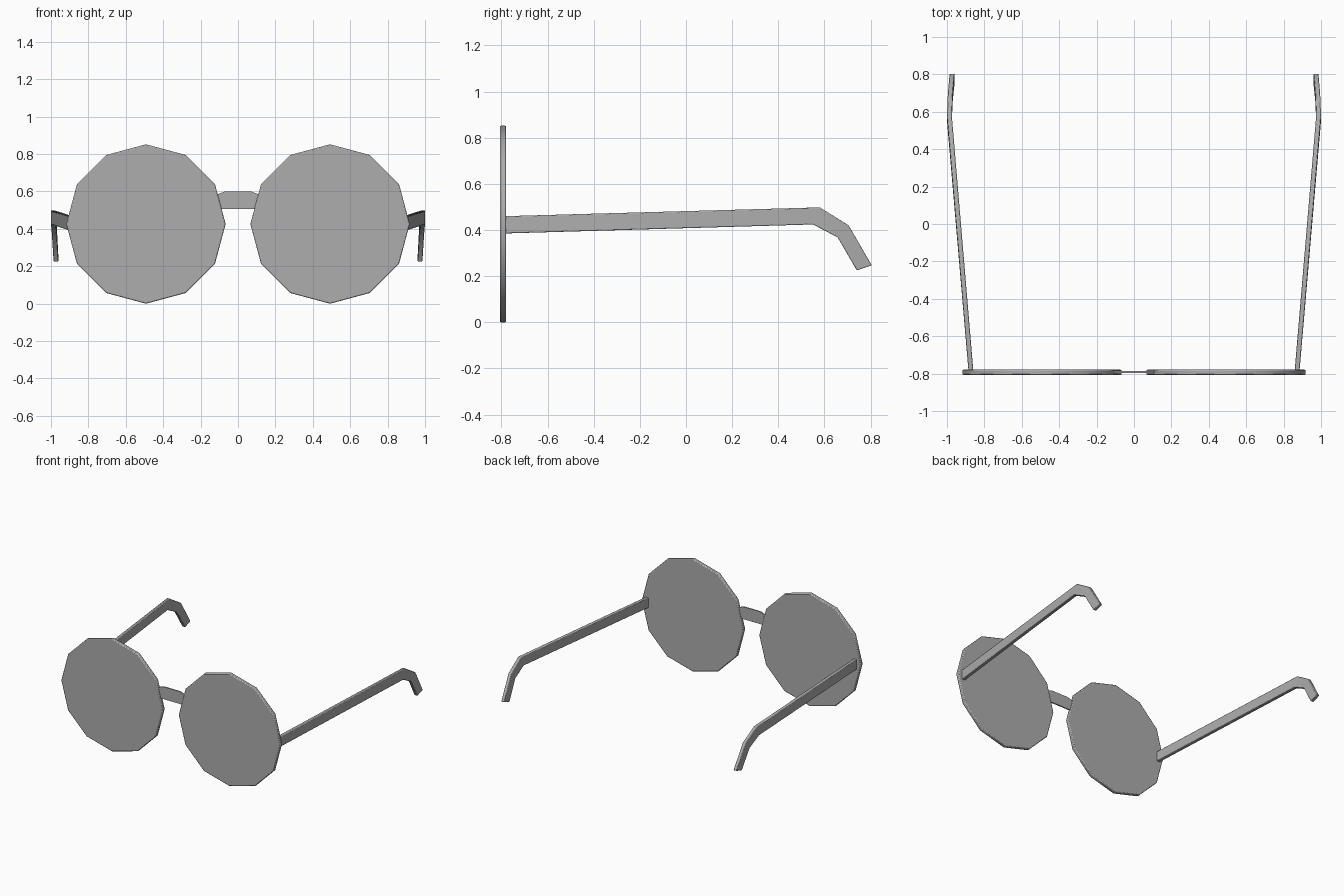
import bpy, bmesh, math
from mathutils import Vector

cube = bpy.data.objects.get("Cube")
if cube:
    bpy.data.objects.remove(cube, do_unlink=True)

grey = bpy.data.materials.new("mid grey")
grey.use_nodes = True
colour = (0.42, 0.42, 0.42, 1)
grey.diffuse_color = colour
grey.node_tree.nodes["Principled BSDF"].inputs["Base Color"].default_value = colour


def prism(name, front, offset, bevel):
    """Solid between a closed outline and its copy moved by offset."""
    bm = bmesh.new()
    a = [bm.verts.new(p) for p in front]
    b = [bm.verts.new(Vector(p) + Vector(offset)) for p in front]
    n = len(a)
    bm.faces.new(a)
    bm.faces.new(b[::-1])
    for i in range(n):
        j = (i + 1) % n
        bm.faces.new((a[j], a[i], b[i], b[j]))
    bmesh.ops.recalc_face_normals(bm, faces=bm.faces)
    return finish(name, bm, bevel)


def finish(name, bm, bevel):
    mesh = bpy.data.meshes.new(name)
    bm.to_mesh(mesh)
    bm.free()
    mesh.materials.append(grey)
    ob = bpy.data.objects.new(name, mesh)
    bpy.context.collection.objects.link(ob)
    if bevel:
        mod = ob.modifiers.new("soft edges", "BEVEL")
        mod.width = bevel
        mod.segments = 2
        mod.limit_method = "ANGLE"
        mod.angle_limit = math.radians(40)
    bpy.ops.object.select_all(action="DESELECT")
    ob.select_set(True)
    bpy.context.view_layer.objects.active = ob
    bpy.ops.object.shade_smooth_by_angle(angle=math.radians(35))
    return ob


# Temple arm stations: outer x, top (y, z), bottom (y, z)
ARM = [(0.885, (-0.785, 0.46), (-0.785, 0.385)),
       (1.0, (0.58, 0.498), (0.55, 0.424)),
       (0.995, (0.705, 0.42), (0.657, 0.368)),
       (0.986, (0.805, 0.247), (0.74, 0.225))]


def temple(name, side):
    bm = bmesh.new()
    rings = []
    for x, top, bottom in ARM:
        inner = x - 0.026
        ring = [(x, *top), (inner, *top), (inner, *bottom), (x, *bottom)]
        rings.append([bm.verts.new((side * px, y, z)) for px, y, z in ring])
    for r, s in zip(rings, rings[1:]):
        for i in range(4):
            j = (i + 1) % 4
            bm.faces.new((r[i], r[j], s[j], s[i]))
    bm.faces.new(rings[0])
    bm.faces.new(rings[-1])
    bmesh.ops.recalc_face_normals(bm, faces=bm.faces)
    finish(name, bm, 0.004)


# Twelve-sided lenses and the arms behind them
for label, side in (("left", 1), ("right", -1)):
    outline = [(side * 0.492 + 0.426 * math.sin(k * math.tau / 12), -0.807,
                0.426 + 0.426 * math.cos(k * math.tau / 12)) for k in range(12)]
    prism(label + "_lens", outline, (0, 0.028, 0), 0.006)
    temple(label + "_temple", side)

# Thin arched bridge between the lenses
half = [(0.13, 0.485), (0.085, 0.507), (0.07, 0.6), (0.115, 0.583)]
top = [half[3], half[2]]
low = [half[1], half[0]]
arch = top + [(-x, z) for x, z in reversed(top)]
arch += [(-x, z) for x, z in reversed(low)] + low
prism("bridge", [(x, -0.797, z) for x, z in arch], (0, 0.01, 0), 0)
